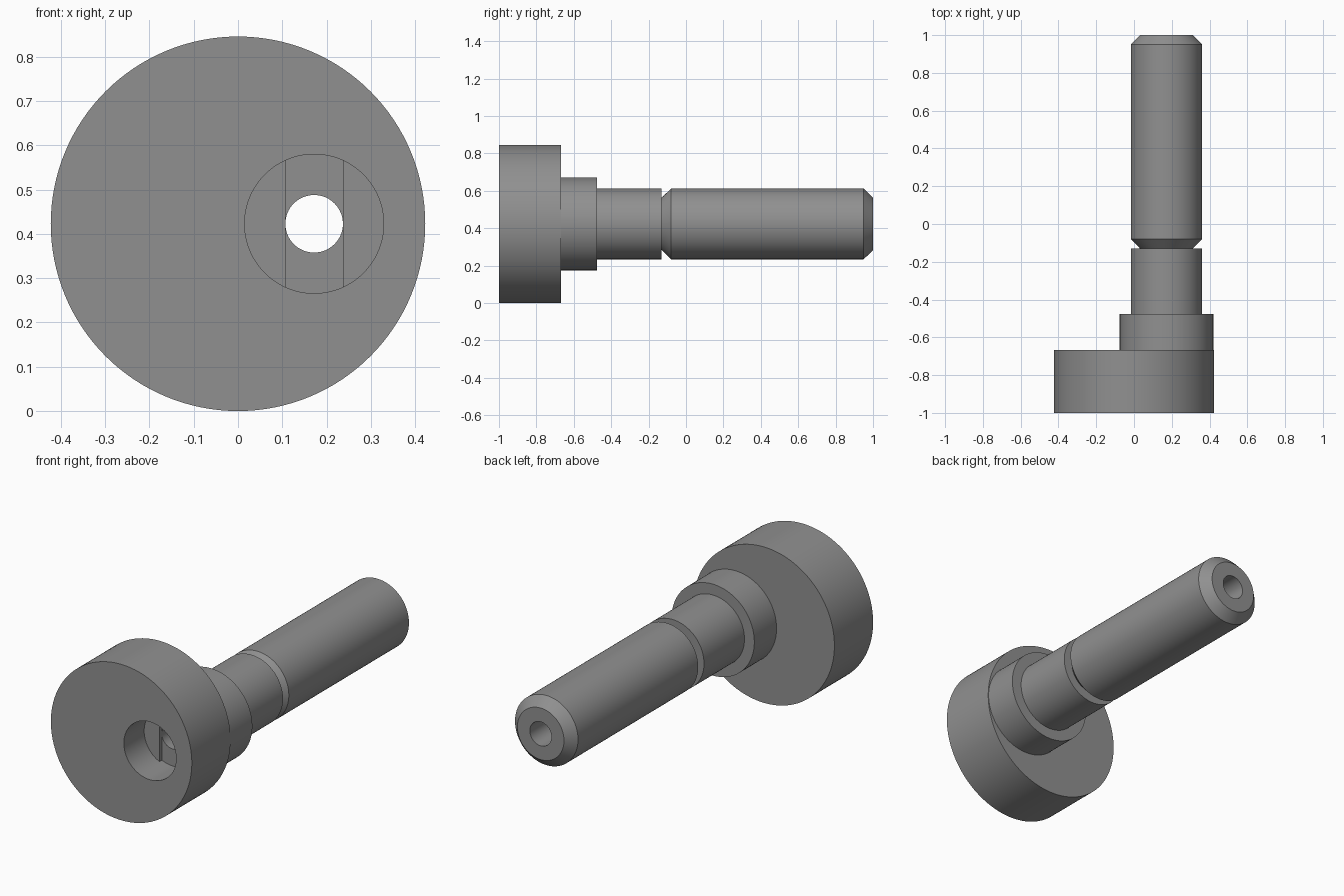
import bpy, bmesh, math

if "Cube" in bpy.data.objects:
    bpy.data.objects.remove(bpy.data.objects["Cube"])

CX, CZ = 0.172, 0.423          # eccentric shaft axis
STEEL = bpy.data.materials.new("steel grey")
STEEL.diffuse_color = (0.28, 0.28, 0.28, 1)
STEEL.use_nodes = True
STEEL.node_tree.nodes["Principled BSDF"].inputs["Base Color"].default_value = STEEL.diffuse_color


def make_object(name, bm):
    bmesh.ops.recalc_face_normals(bm, faces=bm.faces)
    mesh = bpy.data.meshes.new(name)
    bm.to_mesh(mesh)
    bm.free()
    mesh.materials.append(STEEL)
    obj = bpy.data.objects.new(name, mesh)
    bpy.context.collection.objects.link(obj)
    return obj


def turned(name, cx, profile, n=128):
    """Closed solid turned about a y axis; profile is a list of (y, radius)."""
    bm = bmesh.new()
    rings = [[bm.verts.new((cx + r * math.cos(2 * math.pi * i / n), y,
                            CZ + r * math.sin(2 * math.pi * i / n)))
              for i in range(n)] for y, r in profile]
    for a, b in zip(rings, rings[1:]):
        for i in range(n):
            j = (i + 1) % n
            bm.faces.new((a[i], a[j], b[j], b[i]))
    bm.faces.new(rings[0])
    bm.faces.new(rings[-1])
    return make_object(name, bm)


def combine(target, other, operation):
    mod = target.modifiers.new(operation, 'BOOLEAN')
    mod.operation, mod.object, mod.solver = operation, other, 'EXACT'
    bpy.context.view_layer.objects.active = target
    bpy.ops.object.modifier_apply(modifier=mod.name)
    bpy.data.objects.remove(other)


def smooth(obj):
    bpy.ops.object.select_all(action='DESELECT')
    obj.select_set(True)
    bpy.context.view_layer.objects.active = obj
    bpy.ops.object.shade_smooth_by_angle(angle=math.radians(30))


# Round head, with the stepped and chamfered shaft set off centre
body = turned("eccentric_bolt", 0, [(-1, 0.423), (-0.668, 0.423)])
shaft = turned("shaft", CX, [
    (-0.72, 0.248), (-0.477, 0.248), (-0.477, 0.189), (-0.13, 0.189),
    (-0.13, 0.14), (-0.08, 0.189), (0.95, 0.189), (1, 0.14)])
combine(body, shaft, 'UNION')

# Front recess and the bore through the whole length
combine(body, turned("recess_cutter", CX, [(-1.1, 0.157), (-0.805, 0.157)]), 'DIFFERENCE')
combine(body, turned("bore_cutter", CX, [(-1.1, 0.065), (1.1, 0.065)], 64), 'DIFFERENCE')
smooth(body)

# Two raised lands leaving a slot across the recess floor
for side, name in ((-1, "left_slot_land"), (1, "right_slot_land")):
    bm = bmesh.new()
    r, half = 0.158, math.acos(0.065 / 0.158)
    verts = []
    for i in range(33):
        a = -half + 2 * half * i / 32
        verts.append(bm.verts.new((CX + side * r * math.cos(a), -0.826, CZ + r * math.sin(a))))
    face = bm.faces.new(verts)
    ext = bmesh.ops.extrude_face_region(bm, geom=[face])["geom"]
    bmesh.ops.translate(bm, vec=(0, 0.023, 0),
                        verts=[v for v in ext if isinstance(v, bmesh.types.BMVert)])
    smooth(make_object(name, bm))
